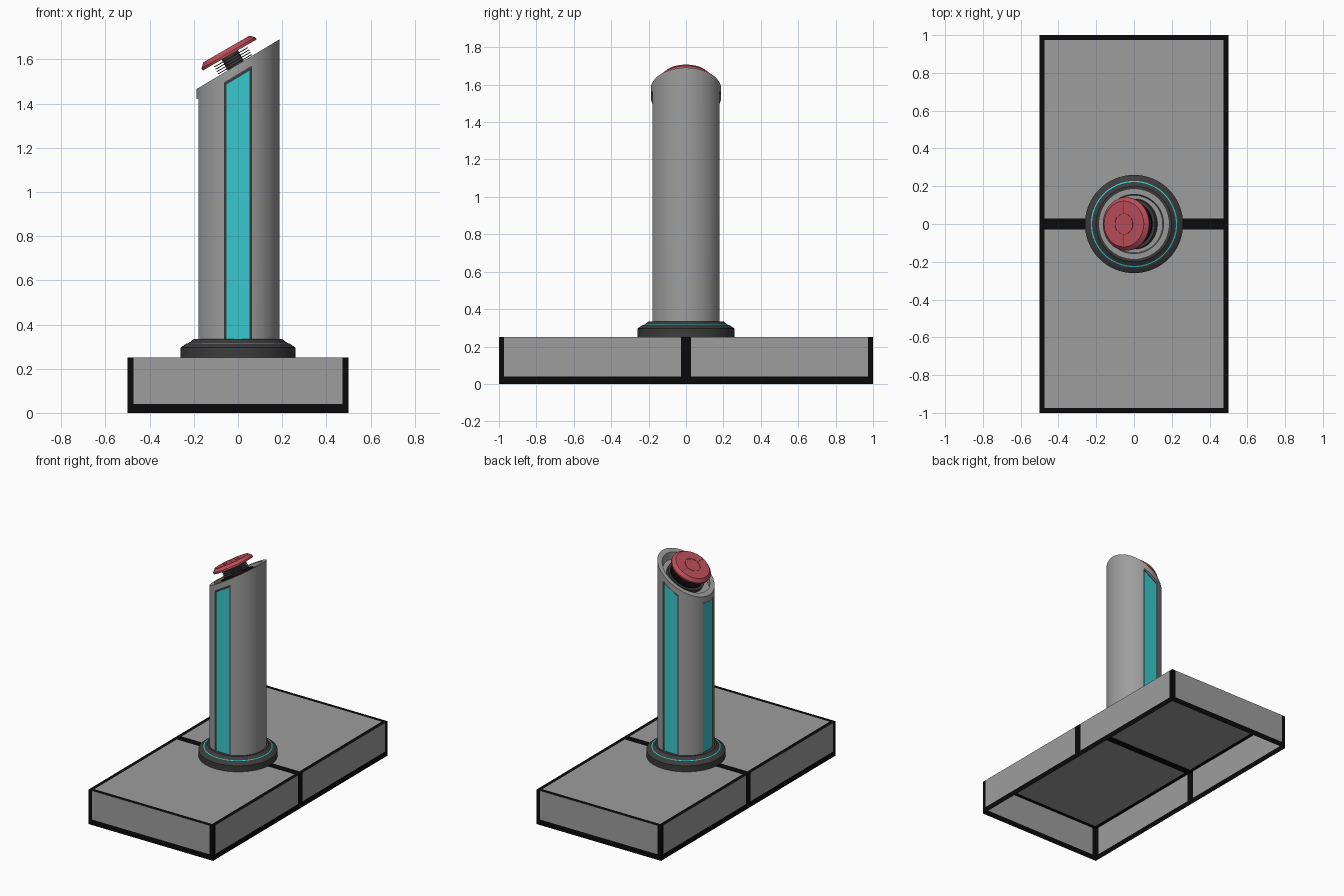
import bpy, bmesh, math
from mathutils import Matrix, Vector

if "Cube" in bpy.data.objects:
    bpy.data.objects.remove(bpy.data.objects["Cube"])

SLOPE = 0.6  # slant of the pillar top along x


def material(name, rgb):
    m = bpy.data.materials.new(name)
    m.diffuse_color = (*rgb, 1)
    m.use_nodes = True
    m.node_tree.nodes["Principled BSDF"].inputs["Base Color"].default_value = m.diffuse_color
    return m


GREY = material("grey", (0.34, 0.34, 0.34))
DARK = material("dark_grey", (0.045, 0.045, 0.045))
BLACK = material("black", (0.003, 0.003, 0.003))
CYAN = material("cyan", (0.04, 0.58, 0.61))
RED = material("red", (0.50, 0.075, 0.10))


def finish(name, bm, mats, smooth=True):
    mesh = bpy.data.meshes.new(name)
    bm.to_mesh(mesh)
    bm.free()
    for m in mats:
        mesh.materials.append(m)
    ob = bpy.data.objects.new(name, mesh)
    bpy.context.collection.objects.link(ob)
    if smooth:
        bpy.ops.object.select_all(action='DESELECT')
        ob.select_set(True)
        bpy.context.view_layer.objects.active = ob
        bpy.ops.object.shade_smooth_by_angle(angle=math.radians(30))
    return ob


def lathe(name, profile, mats, matrix=Matrix(), accent=(), segs=64):
    """Spin (radius, z[, shear]) points; 'accent' bands use the second material."""
    bm = bmesh.new()
    rings = []
    for p in profile:
        r, z, k = (*p, 0)[:3]
        ring = []
        for i in range(segs):
            a = 2 * math.pi * i / segs
            x, y = r * math.cos(a), r * math.sin(a)
            ring.append(bm.verts.new((x, y, z + k * x)))
        rings.append(ring)
    for j in range(len(rings) - 1):
        lo, hi = rings[j], rings[j + 1]
        for i in range(segs):
            n = (i + 1) % segs
            f = bm.faces.new((lo[i], lo[n], hi[n], hi[i]))
            f.material_index = int(j in accent)
    bmesh.ops.remove_doubles(bm, verts=bm.verts, dist=1e-5)
    bm.transform(matrix)
    return finish(name, bm, mats)


def strip(name, angle, inner, outer, half_width, z0, ztop, mat):
    """Upright bar on the pillar side, its top following the slant."""
    bm = bmesh.new()
    bmesh.ops.create_cube(bm, size=1)
    turn = Matrix.Rotation(angle, 3, 'Z')
    for v in bm.verts:
        x = outer if v.co.x > 0 else inner
        p = turn @ Vector((x, v.co.y * 2 * half_width, 0))
        p.z = ztop + SLOPE * p.x if v.co.z > 0 else z0
        v.co = p
    return finish(name, bm, [mat], smooth=False)


# Base: open-bottomed shell, cut into grey panels with black borders
EX, EY, GAP, EZ = 0.473, 0.973, 0.028, 0.04
bm = bmesh.new()
bmesh.ops.create_cube(bm, size=1, matrix=Matrix.Translation((0, 0, 0.125)) @ Matrix.Diagonal((1, 2, 0.25, 1)))
bmesh.ops.delete(bm, geom=[f for f in bm.faces if f.normal.z < -0.5], context='FACES')
cuts = [((s * EX, 0, 0), (1, 0, 0)) for s in (-1, 1)]
cuts += [((0, s * y, 0), (0, 1, 0)) for s in (-1, 1) for y in (GAP, EY)]
cuts.append(((0, 0, EZ), (0, 0, 1)))
for co, no in cuts:
    bmesh.ops.bisect_plane(bm, geom=bm.verts[:] + bm.edges[:] + bm.faces[:], plane_co=co, plane_no=no)
bm.normal_update()
for f in bm.faces:
    c, n = f.calc_center_median(), f.normal
    in_x = abs(n.x) > 0.5 or abs(c.x) < EX
    in_y = abs(n.y) > 0.5 or GAP < abs(c.y) < EY
    f.material_index = int(in_x and in_y and c.z > EZ)
finish("base", bm, [BLACK, GREY], smooth=False)

# Foot collar with a thin cyan ring
lathe("foot_collar", [(0.26, 0.251), (0.26, 0.295), (0.235, 0.313), (0.228, 0.315),
                      (0.222, 0.317), (0.2, 0.335), (0.15, 0.335)],
      [DARK, CYAN], accent=(3,))

# Pillar: slanted top with a shallow cup
pillar = lathe("pillar", [(0, 0.32), (0.188, 0.32), (0.188, 1.578, SLOPE), (0.157, 1.578, SLOPE),
                          (0.152, 1.53, SLOPE), (0, 1.53, SLOPE)], [GREY])

# Light strips on the front, back and left, each set in a groove
for side, deg in (("front", -90), ("back", 90), ("left", 180)):
    a = math.radians(deg)
    cutter = strip(side + "_groove_cutter", a, 0.166, 0.25, 0.06, 0.30, 1.532, DARK)
    cutter.hide_render = True
    cutter.hide_set(True)
    mod = pillar.modifiers.new(side + "_groove", 'BOOLEAN')
    mod.object, mod.operation, mod.solver = cutter, 'DIFFERENCE', 'EXACT'
    strip(side + "_strip_frame", a, 0.163, 0.169, 0.06, 0.325, 1.531, DARK)
    strip(side + "_light_strip", a, 0.163, 0.174, 0.052, 0.325, 1.518, CYAN)

# Button assembly on the tilted axis
TILT = Matrix.Translation((0, 0, 1.555)) @ Matrix.Rotation(math.radians(-30), 4, 'Y')


def disc(name, r, h0, h1, mat):
    lathe(name, [(0, h0), (r, h0), (r, h1), (0, h1)], [mat], TILT)


disc("button_socket", 0.132, -0.022, 0.004, DARK)
disc("button_socket_step", 0.115, 0.004, 0.014, BLACK)
disc("button_stem", 0.042, 0.0, 0.078, DARK)
for i in range(4):
    h = 0.025 + 0.012 * i
    disc(f"spring_plate_{i + 1}", 0.088, h, h + 0.004, DARK)
lathe("button", [(0, 0.075), (0.141, 0.075), (0.141, 0.086), (0.121, 0.106), (0.056, 0.106),
                 (0.056, 0.103), (0.053, 0.103), (0.053, 0.106), (0, 0.106)],
      [RED, DARK], TILT, accent=(5,))

# Two seam lines on the button face
for s, label in ((-1, "front"), (1, "back")):
    bm = bmesh.new()
    bmesh.ops.create_cube(bm, size=1, matrix=TILT @ Matrix.Translation((0, s * 0.088, 0.106))
                          @ Matrix.Diagonal((0.003, 0.064, 0.001, 1)))
    finish("button_seam_" + label, bm, [DARK], smooth=False)
